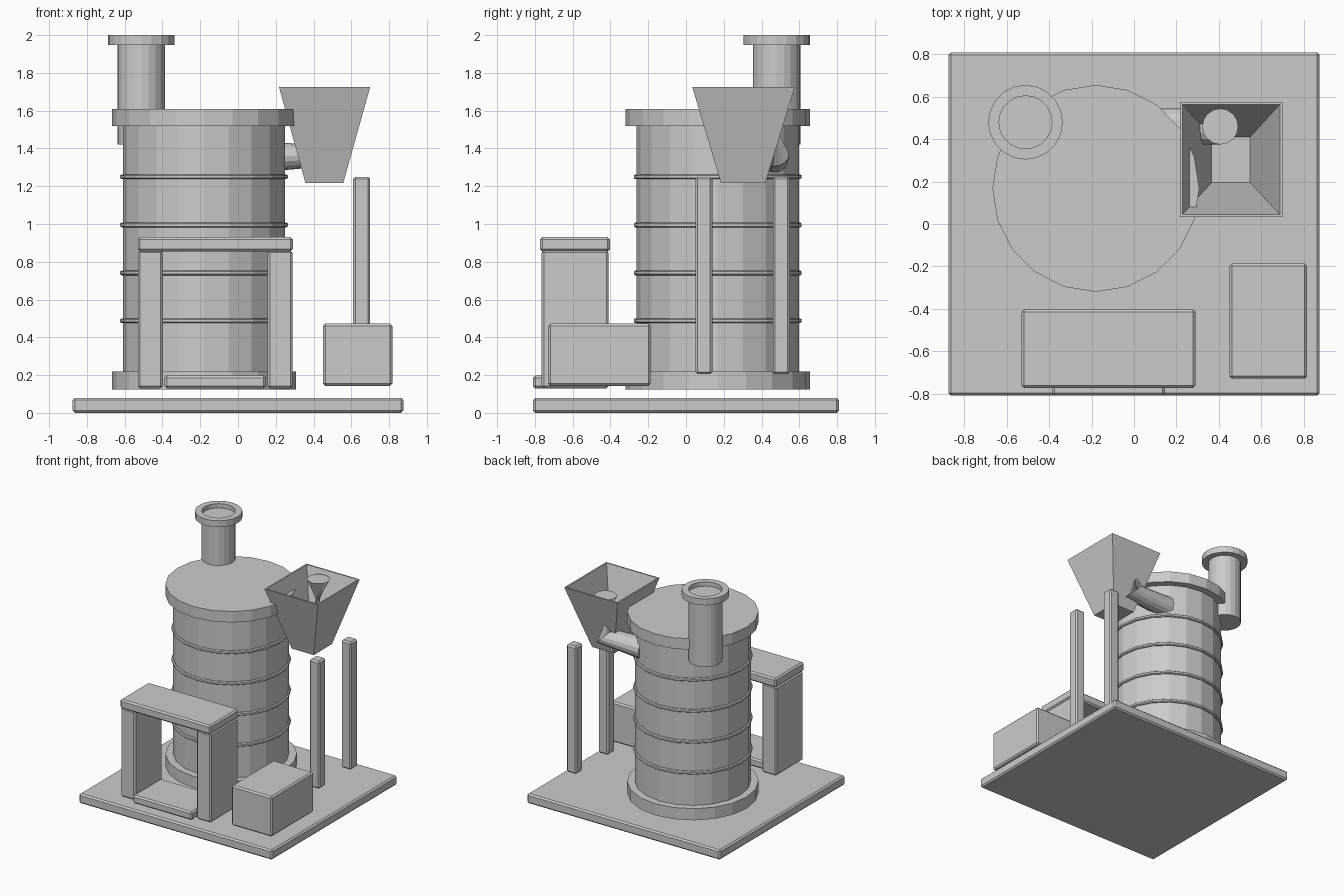
import bpy, math
from mathutils import Vector

if "Cube" in bpy.data.objects:
    bpy.data.objects.remove(bpy.data.objects["Cube"])


def mesh_object(name, verts, faces):
    me = bpy.data.meshes.new(name)
    me.from_pydata([tuple(v) for v in verts], [], faces)
    me.update()
    ob = bpy.data.objects.new(name, me)
    bpy.context.scene.collection.objects.link(ob)
    return ob


def box(name, x, y, z, bevel=0.012):
    """Bevelled box from (min, max) ranges."""
    bpy.ops.mesh.primitive_cube_add(size=1, location=[sum(r) / 2 for r in (x, y, z)])
    ob = bpy.context.object
    ob.name = name
    ob.scale = [r[1] - r[0] for r in (x, y, z)]
    bpy.ops.object.transform_apply(location=False, rotation=False, scale=True)
    mod = ob.modifiers.new("bevel", 'BEVEL')
    mod.width, mod.segments = bevel, 1
    return ob


def cylinder(name, c, r, z0, z1, sides=20):
    bpy.ops.mesh.primitive_cylinder_add(vertices=sides, radius=r, depth=z1 - z0,
                                        location=(c[0], c[1], (z0 + z1) / 2))
    bpy.context.object.name = name


def lathe_ring(name, c, profile, sides=20):
    """Closed (radius, z) profile turned around a vertical axis."""
    n = len(profile)
    verts = [(c[0] + r * math.sin(2 * math.pi * i / sides),
              c[1] + r * math.cos(2 * math.pi * i / sides), z)
             for i in range(sides) for r, z in profile]
    faces = [(i * n + j, i * n + (j + 1) % n,
              (i + 1) % sides * n + (j + 1) % n, (i + 1) % sides * n + j)
             for i in range(sides) for j in range(n)]
    return mesh_object(name, verts, faces)


# Base plate
box("base_plate", (-0.875, 0.875), (-0.81, 0.81), (0, 0.08))

# Drum with end flanges and hoops
drum = (-0.18, 0.168)
cylinder("drum_body", drum, 0.43, 0.13, 1.6)
cylinder("drum_foot_flange", drum, 0.488, 0.125, 0.22)
cylinder("drum_lid", drum, 0.488, 1.52, 1.61)
for i, z in enumerate((0.488, 0.741, 0.995, 1.25)):
    lathe_ring(f"drum_hoop_{i + 1}", drum,
               [(0.42, z - 0.013), (0.436, z - 0.013), (0.444, z - 0.007),
                (0.444, z + 0.007), (0.436, z + 0.013), (0.42, z + 0.013)])

# Chimney with open collar
chimney = (-0.512, 0.48)
cylinder("chimney_pipe", chimney, 0.126, 1.42, 1.965)
lathe_ring("chimney_collar", chimney,
           [(0.125, 1.948), (0.176, 1.948), (0.176, 2.0), (0.125, 2.0)])

# Open tapered hopper: outer and inner shells joined by a rim
loops = [((0.357, 0.557), (0.185, 0.42), 1.217), ((0.217, 0.70), (0.033, 0.576), 1.726),
         ((0.229, 0.688), (0.045, 0.564), 1.726), ((0.366, 0.548), (0.196, 0.411), 1.229)]
hv = [(x[a], y[b], z) for x, y, z in loops for a, b in ((0, 0), (1, 0), (1, 1), (0, 1))]
hf = [(k * 4 + i, k * 4 + (i + 1) % 4, k * 4 + 4 + (i + 1) % 4, k * 4 + 4 + i)
      for k in range(3) for i in range(4)]
mesh_object("hopper", hv, hf + [(3, 2, 1, 0), (12, 13, 14, 15)])

# Feed pipe: mitred elbow, with a twisted hourglass end inside the hopper
n, r = 16, 0.085
h = math.sqrt(0.5)
rings = [((0.05, 0.46, 1.352), (0, -1, 0), (0, 0, -1)),
         ((0.40, 0.46, 1.365), (0, -1, 0), (h, 0, -h)),
         ((0.407, 0.46, 1.695), (0, 1, 0), (-1, 0, 0))]
pv = []
for c, u, v in rings:
    for i in range(n):
        a = 2 * math.pi * i / n
        pv.append(Vector(c) + r * (Vector(u) * math.cos(a) + Vector(v) * math.sin(a)))
pf = [(k * n + i, k * n + (i + 1) % n, (k + 1) * n + (i + 1) % n, (k + 1) * n + i)
      for k in range(2) for i in range(n)]
mesh_object("feed_pipe", pv, pf + [tuple(reversed(range(n))), tuple(range(2 * n, 3 * n))])

# Hopper posts
for name, y in (("front", 0.05), ("back", 0.46)):
    box(f"hopper_post_{name}", (0.61, 0.70), (y, y + 0.09), (0.205, 1.25))

# Furnace doorway: jambs, lintel and sill
for name, x in (("left", -0.53), ("right", 0.157)):
    box(f"doorway_jamb_{name}", (x, x + 0.132), (-0.765, -0.41), (0.13, 0.86))
box("doorway_lintel", (-0.53, 0.29), (-0.773, -0.403), (0.855, 0.93))
box("doorway_sill", (-0.388, 0.147), (-0.81, -0.45), (0.13, 0.198))

# Motor box
box("motor_box", (0.45, 0.817), (-0.73, -0.187), (0.143, 0.472))
